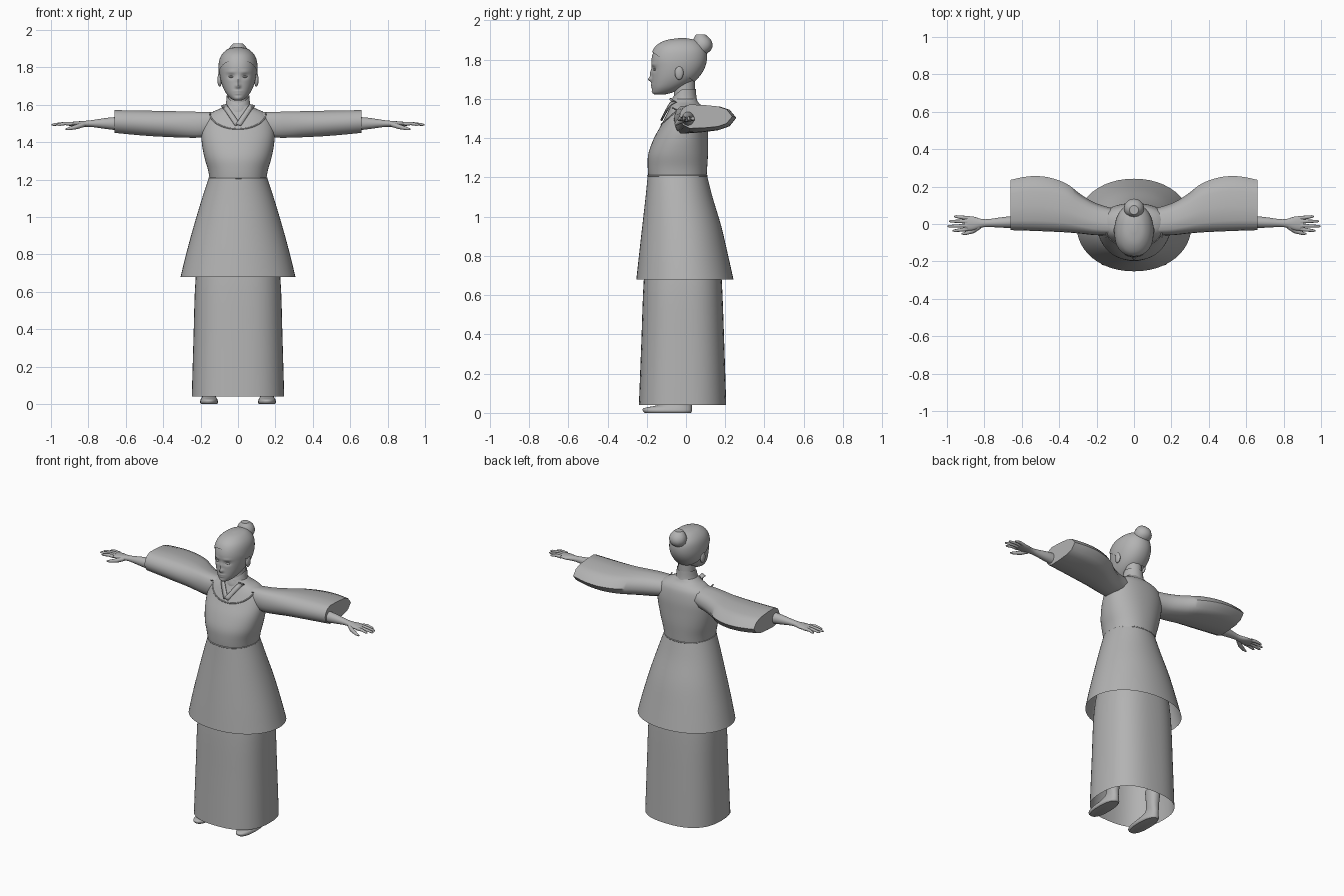
import bpy, bmesh, math
from mathutils import Vector
from mathutils.bvhtree import BVHTree

cube = bpy.data.objects.get("Cube")
if cube:
    bpy.data.objects.remove(cube)

GREY = (0.45, 0.45, 0.45, 1)
mat = bpy.data.materials.new("plain grey")
mat.use_nodes = True
mat.diffuse_color = GREY
mat.node_tree.nodes["Principled BSDF"].inputs["Base Color"].default_value = GREY


def link(name, data, mirror=False):
    ob = bpy.data.objects.new(name, data)
    bpy.context.collection.objects.link(ob)
    data.materials.append(mat)
    if mirror:
        ob.modifiers.new("Mirror", 'MIRROR').use_mirror_merge = False
    return ob


def finish(name, bm, mirror=False, angle=45):
    me = bpy.data.meshes.new(name)
    bm.normal_update()
    bm.to_mesh(me)
    bm.free()
    ob = link(name, me, mirror)
    bpy.ops.object.select_all(action='DESELECT')
    ob.select_set(True)
    bpy.context.view_layer.objects.active = ob
    bpy.ops.object.shade_smooth_by_angle(angle=math.radians(angle))
    return ob


def oval(n=40, power=2):
    pts = []
    for i in range(n):
        a = 2 * math.pi * i / n
        c, s = math.cos(a), math.sin(a)
        pts.append((math.copysign(abs(c) ** (2 / power), c),
                    math.copysign(abs(s) ** (2 / power), s)))
    return pts


def smooth_rows(rows, steps):
    """Catmull-Rom interpolation through the section rows."""
    out = []
    for i in range(len(rows) - 1):
        p = [rows[max(0, min(len(rows) - 1, i + k))] for k in (-1, 0, 1, 2)]
        for s in range(steps):
            t = s / steps
            out.append([0.5 * (2 * b + (c - a) * t + (2 * a - 5 * b + 4 * c - d) * t * t
                               + (3 * b - a - 3 * c + d) * t ** 3) for a, b, c, d in zip(*p)])
    return out + [rows[-1]]


def loft(rows, profile, axis='z', steps=4, caps=(True, True)):
    """Rows are (position, min u, max u, min v, max v): uv = xy on z, yz on x."""
    bm = bmesh.new()
    rings = []
    for pos, u0, u1, v0, v1 in smooth_rows(rows, steps):
        ring = []
        for a, b in profile:
            u = (u0 + u1) / 2 + a * (u1 - u0) / 2
            v = (v0 + v1) / 2 + b * (v1 - v0) / 2
            ring.append(bm.verts.new((u, v, pos) if axis == 'z' else (pos, u, v)))
        rings.append(ring)
    n = len(profile)
    for r, q in zip(rings, rings[1:]):
        for i in range(n):
            j = (i + 1) % n
            bm.faces.new((r[i], r[j], q[j], q[i]))
    if caps[0]:
        bm.faces.new(rings[0][::-1])
    if caps[1]:
        bm.faces.new(rings[-1])
    return bm


def upright(rows):
    """(z, half width, front y, back y) to loft rows."""
    return [(z, -w, w, f, b) for z, w, f, b in rows]


def tube(name, points, radii, mirror=False):
    cu = bpy.data.curves.new(name, 'CURVE')
    cu.dimensions = '3D'
    cu.bevel_depth = 1
    cu.bevel_resolution = 3
    cu.use_fill_caps = True
    sp = cu.splines.new('POLY')
    sp.points.add(len(points) - 1)
    for p, co, r in zip(sp.points, points, radii):
        p.co = (*co, 1)
        p.radius = r
    sp.use_smooth = True
    return link(name, cu, mirror)


def ball(name, centre, radii, mirror=False):
    bm = bmesh.new()
    bmesh.ops.create_uvsphere(bm, u_segments=20, v_segments=12, radius=1)
    for v in bm.verts:
        v.co = Vector(centre) + Vector(a * b for a, b in zip(v.co, radii))
    return finish(name, bm, mirror)


# Skirts, open at the hem
finish("long_skirt", loft(upright([(0.04, .247, -.24, .205), (0.35, .238, -.228, .195),
       (0.68, .226, -.215, .182), (0.9, .19, -.19, .16)]), oval(48, 2.5), caps=(False, True)))
finish("over_skirt", loft(upright([(0.68, .307, -.253, .242), (0.8, .278, -.24, .215),
       (0.95, .237, -.223, .18), (1.1, .192, -.206, .135), (1.21, .156, -.195, .107)]),
       oval(48, 2.1), caps=(False, True)))

# Bodice and sloping shoulders
body = loft(upright([(1.19, .15, -.19, .104), (1.25, .16, -.195, .108), (1.32, .18, -.192, .112),
            (1.4, .194, -.163, .112), (1.47, .195, -.125, .11), (1.53, .175, -.095, .1),
            (1.56, .14, -.08, .085), (1.58, .095, -.073, .065), (1.6, .066, -.07, .053)]), oval(48, 2.2))
bvh = BVHTree.FromBMesh(body)
finish("bodice", body)


def on_chest(x, z):
    hit = bvh.ray_cast(Vector((x, -1, z)), Vector((0, 1, 0)))[0]
    return hit if hit else Vector((x, -.07, z))


# Waist seam and curved neckline seam
ring = [(.153 * a, -.044 + .15 * b, 1.208) for a, b in oval(48, 2.1)]
tube("waist_seam", ring + ring[:1], [.004] * 49)
arc = [on_chest(.15 * math.sin(t / 10 * 1.57), 1.555 - .085 * math.cos(t / 10 * 1.57)) for t in range(-10, 11)]
tube("neckline_seam", arc, [.004] * 21)

# Standing collar with a crossed front
collar = loft(upright([(1.55, .085, -.08, .07), (1.6, .066, -.078, .055), (1.65, .06, -.066, .05)]),
              oval(40), caps=(False, False))
for v in collar.verts:
    front = max(0, (-.02 - v.co.y) / .06)
    v.co.z -= .05 * front * (v.co.z - 1.55) / .1
finish("collar", collar)
for side in (-1, 1):
    bm = bmesh.new()
    rows = []
    for i in range(9):
        t = i / 8
        p = on_chest(side * (.062 - .074 * t), 1.605 - .11 * t)
        d = Vector((side * .028, 0, -.008))
        rows.append([bm.verts.new(p + Vector((0, -.009 - .002 * side, 0))),
                     bm.verts.new(on_chest(p.x + d.x, p.z + d.z) + Vector((0, -.007 - .002 * side, 0)))])
    for a, b in zip(rows, rows[1:]):
        bm.faces.new((a[0], a[1], b[1], b[0]))
    bmesh.ops.recalc_face_normals(bm, faces=bm.faces)
    ob = finish("left_lapel" if side > 0 else "right_lapel", bm)
    ob.modifiers.new("Solidify", 'SOLIDIFY').thickness = .006

# Wide sleeves hanging to the back
half = [(-.97, .35), (-.85, .75), (-.62, 1), (-.1, .97), (.45, .85), (.78, .6), (1, 0)]
teardrop = [(-1, 0)] + half + [(a, -b) for a, b in half[-2::-1]]
sleeve = [(.1, -.06, .08, 1.44, 1.56), (.2, -.06, .11, 1.425, 1.562), (.28, -.052, .155, 1.424, 1.564),
          (.36, -.045, .215, 1.427, 1.566), (.46, -.04, .25, 1.432, 1.568),
          (.56, -.036, .255, 1.44, 1.57), (.66, -.033, .236, 1.45, 1.571)]
finish("sleeve", loft(sleeve, teardrop, 'x'), True, 50)

# Arms and hands
finish("forearm", loft([(.62, -.022, .045, 1.46, 1.537), (.7, -.02, .037, 1.47, 1.53),
       (.78, -.016, .026, 1.481, 1.518), (.82, -.02, .028, 1.482, 1.514),
       (.86, -.033, .04, 1.483, 1.511), (.905, -.036, .042, 1.488, 1.507)],
       oval(20), 'x'), True)
for name, y0, y1, tip in (("index", -.027, -.036, .97), ("middle", -.008, -.012, .997),
                          ("ring", .013, .015, .99), ("little", .032, .04, .962)):
    tube(name + "_finger", [(.89, y0, 1.498), (.925, (y0 + y1) / 2, 1.5), (tip - .01, y1, 1.494),
                            (tip, y1, 1.493)], [.011, .0095, .007, .003], True)
tube("thumb", [(.825, -.012, 1.495), (.86, -.037, 1.483), (.9, -.05, 1.473), (.922, -.053, 1.469)],
     [.014, .013, .009, .004], True)

# Head shaped with soft bumps for the face
skull = upright([(1.622, .015, -.16, -.11), (1.632, .036, -.169, -.07), (1.655, .059, -.173, -.02),
                 (1.685, .077, -.174, .03), (1.72, .09, -.174, .066), (1.76, .098, -.175, .09),
                 (1.8, .1, -.176, .1), (1.84, .094, -.165, .097), (1.87, .078, -.143, .08),
                 (1.893, .05, -.1, .05), (1.903, .012, -.04, .0)])
BUMPS = [(.036, 1.752, .018, .012, .010), (0, 1.7, .011, .012, -.020), (0, 1.73, .009, .02, -.009),
         (0, 1.672, .02, .006, -.006), (0, 1.659, .016, .005, -.005), (0, 1.636, .02, .01, -.004),
         (.036, 1.776, .024, .007, -.004)]
head = loft(skull, oval(72, 2.15), steps=6)
hair = loft(skull, oval(48, 2.15))
for v in head.verts:
    x, y, z = v.co
    if y < -.08:
        v.co.y += sum(d * math.exp(-((abs(x) - bx) / sx) ** 2 - ((z - bz) / sz) ** 2)
                      for bx, bz, sx, sz, d in BUMPS)
finish("head", head, angle=60)
ball("eyelid", (.036, -.158, 1.75), (.015, .009, .006), True)
ball("ear", (.098, -.035, 1.733), (.012, .022, .036), True)
finish("neck", loft(upright([(1.56, .052, -.062, .045), (1.7, .05, -.06, .045)]), oval(24)))

# Swept-back hair with a bun
mid = Vector((0, -.03, 1.78))
for v in hair.verts:
    v.co = mid + (v.co - mid) * 1.05
bmesh.ops.bisect_plane(hair, geom=hair.verts[:] + hair.edges[:] + hair.faces[:],
                       plane_co=(0, -.17, 1.838), plane_no=(0, -.17, -.24), clear_outer=True)
finish("hair", hair)
finish("hair_bun", loft(upright([(1.825, .03, .04, .095), (1.845, .048, .032, .125),
       (1.875, .055, .03, .136), (1.905, .046, .038, .125), (1.927, .025, .05, .1)]),
       oval(12), steps=2), angle=35)

# Shoes and ankles
foot = loft([(0, .112, .198, -.21, .025), (.01, .106, .204, -.22, .03), (.024, .11, .2, -.215, .03),
             (.038, .118, .192, -.15, .03), (.06, .125, .187, -.075, .03), (.1, .122, .188, -.055, .03),
             (.2, .115, .195, -.06, .04)], oval(28, 2.3))
finish("shoe_and_ankle", foot, True)
